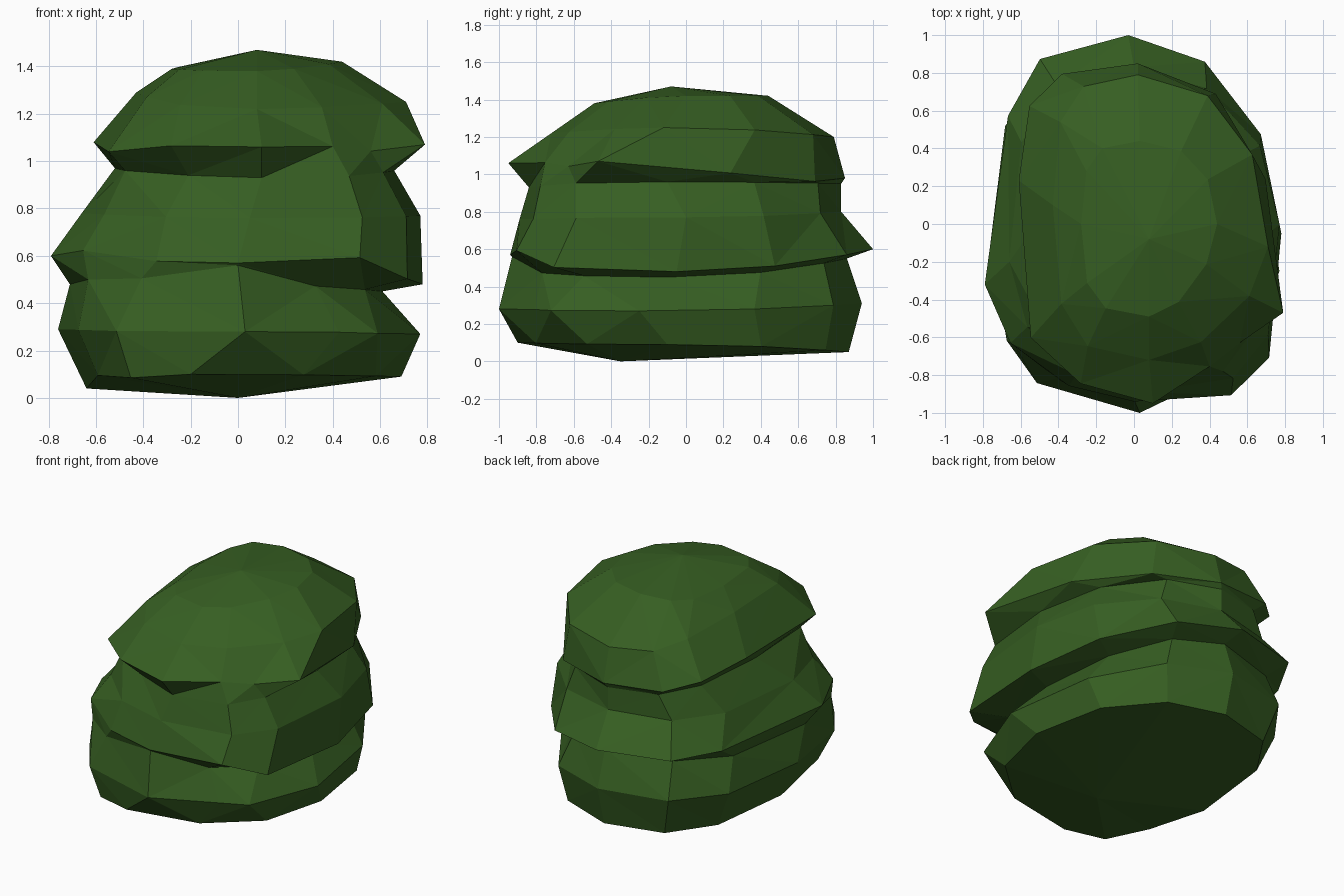
import bpy
import bmesh
from math import cos, sin, radians
from mathutils import Vector

default_cube = bpy.data.objects.get("Cube")
if default_cube:
    bpy.data.objects.remove(default_cube, do_unlink=True)

# Points between neighbouring tips, as angles within a quarter turn
STEPS = [radians(a) for a in (0, 30, 60)]

# Each lobe: roundness of its quarters (right-back, back-left, left-front,
# front-right; smaller is boxier) and its rings, given by four tips in the
# order right, back, left, front
LOWER_LOBE = (.95, .75, .8, .9), [
    [(.69, -.1, .09), (0, .87, .05), (-.64, -.1, .04), (-.2, -.9, .1)],
    [(.77, -.25, .27), (0, .94, .31), (-.76, -.1, .29), (.03, -1, .28)],
    [(.61, -.1, .45), (0, .86, .55), (-.71, -.25, .48), (0, -.93, .56)],
]
MIDDLE_LOBE = (1, .7, 1, .6), [
    [(.78, -.05, .48), (-.03, 1, .6), (-.79, -.32, .6), (0, -.94, .57)],
    [(.77, 0, .77), (0, .83, .8), (-.66, -.2, .78), (.05, -.89, .76)],
    [(.66, -.1, .96), (0, .83, .95), (-.52, 0, .97), (.1, -.84, .93)],
]
TOP_LOBE = (.9, .65, .65, 1.2), [
    [(.79, -.47, 1.07), (.02, .85, .98), (-.61, .23, 1.08), (.1, -.95, 1.06)],
    [(.71, -.12, 1.25), (.02, .79, 1.2), (-.43, .1, 1.29), (.08, -.72, 1.22)],
    [(.44, 0, 1.42), (.03, .44, 1.42), (-.28, 0, 1.39), (.08, -.49, 1.38)],
]

# Dents and bulges: (ring, point around it) and the shift applied there
DENTS = {
    (0, 7): (0, 0, .04),
    (1, 8): (-.09, .06, 0), (1, 10): (0, .1, 0), (1, 11): (-.09, -.07, 0),
    (2, 8): (0, .04, -.035), (2, 10): (0, .06, -.06), (2, 11): (0, 0, -.02),
    (3, 5): (.05, .08, 0), (3, 7): (.03, 0, .03), (3, 8): (.05, 0, 0),
    (3, 10): (0, -.04, .045), (3, 11): (0, -.07, 0),
    (5, 7): (-.04, -.12, 0),
    (6, 1): (0, 0, -.04), (6, 2): (0, 0, -.04), (6, 7): (0, -.08, -.035),
    (6, 8): (.07, 0, 0), (6, 10): (0, .12, 0), (6, 11): (-.12, .05, -.025),
}


def make_material(name, color):
    mat = bpy.data.materials.new(name)
    mat.use_nodes = True
    mat.diffuse_color = (*color, 1)
    mat.node_tree.nodes["Principled BSDF"].inputs["Base Color"].default_value = (*color, 1)
    return mat


def add_ring(bm, tips, roundness):
    """Add a loop of vertices curving from tip to tip."""
    loop = []
    for i, power in enumerate(roundness):
        start, end = tips[i], tips[(i + 1) % len(tips)]
        # Tips alternate between the x and the y axis
        side, pole = (start, end) if i % 2 == 0 else (end, start)
        for step in STEPS:
            c, s = (cos(step), sin(step)) if side is start else (sin(step), cos(step))
            x = pole[0] + (side[0] - pole[0]) * max(c, 0) ** power
            y = side[1] + (pole[1] - side[1]) * max(s, 0) ** power
            z = side[2] * c ** 2 + pole[2] * s ** 2
            loop.append(bm.verts.new((x, y, z)))
    return loop


def next_in(loop, i):
    return loop[(i + 1) % len(loop)]


def cap(bm, loop, tip):
    """Close a loop with a fan of triangles."""
    point = bm.verts.new(tip)
    for i, vert in enumerate(loop):
        bm.faces.new((vert, next_in(loop, i), point))


# Three stacked leafy lobes as one faceted body
bm = bmesh.new()
loops = [add_ring(bm, tips, roundness)
         for roundness, rings in (LOWER_LOBE, MIDDLE_LOBE, TOP_LOBE)
         for tips in rings]
for (ring, point), shift in DENTS.items():
    loops[ring][point].co += Vector(shift)
for lower, upper in zip(loops, loops[1:]):
    for i in range(len(lower)):
        bm.faces.new((lower[i], next_in(lower, i), next_in(upper, i), upper[i]))

# Underside and crown
cap(bm, loops[0], (0, -.35, 0))
cap(bm, loops[-1], (.08, -.08, 1.47))

# Flat triangular facets
bmesh.ops.triangulate(bm, faces=bm.faces[:], quad_method="SHORT_EDGE")
bmesh.ops.recalc_face_normals(bm, faces=bm.faces[:])

mesh = bpy.data.meshes.new("bush_foliage")
bm.to_mesh(mesh)
bm.free()
mesh.materials.append(make_material("leaf green", (.037, .113, .016)))
bush = bpy.data.objects.new("bush_foliage", mesh)
bpy.context.collection.objects.link(bush)
